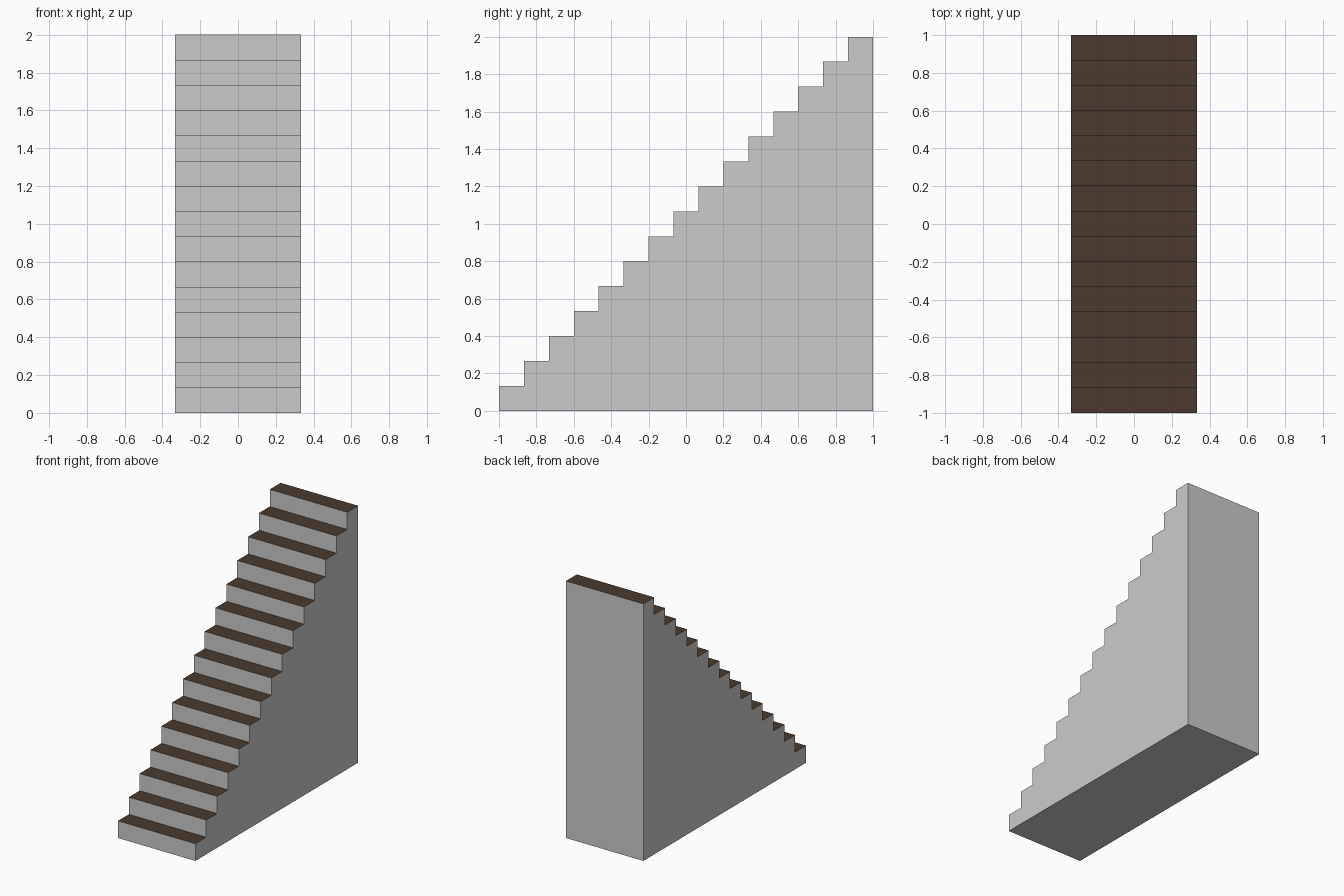
import bpy, bmesh

if "Cube" in bpy.data.objects:
    bpy.data.objects.remove(bpy.data.objects["Cube"])

STEPS = 15
RUN = 2.0 / STEPS
HALF_W = 1.0 / 3.0


def material(name, rgb):
    m = bpy.data.materials.new(name)
    m.diffuse_color = (*rgb, 1.0)
    m.use_nodes = True
    m.node_tree.nodes["Principled BSDF"].inputs["Base Color"].default_value = m.diffuse_color
    return m


# Stepped side profile in (y, z)
profile = [(1.0, 0.0), (-1.0, 0.0)]
for i in range(STEPS):
    y, z = -1.0 + i * RUN, (i + 1) * RUN
    profile += [(y, z), (y + RUN, z)]

# Extrude the profile across the width
bm = bmesh.new()
side = bm.faces.new([bm.verts.new((-HALF_W, y, z)) for y, z in profile])
ext = bmesh.ops.extrude_face_region(bm, geom=[side], use_keep_orig=True)
moved = [v for v in ext["geom"] if isinstance(v, bmesh.types.BMVert)]
bmesh.ops.translate(bm, verts=moved, vec=(2 * HALF_W, 0, 0))
bmesh.ops.recalc_face_normals(bm, faces=bm.faces)

# Upward faces are the brown treads, everything else is grey
bm.normal_update()
for f in bm.faces:
    f.material_index = 1 if f.normal.z > 0.5 else 0

mesh = bpy.data.meshes.new("staircase")
bm.to_mesh(mesh)
bm.free()
mesh.materials.append(material("light grey", (0.6, 0.6, 0.6)))
mesh.materials.append(material("dark brown tread", (0.070, 0.042, 0.026)))
bpy.context.collection.objects.link(bpy.data.objects.new("staircase", mesh))
